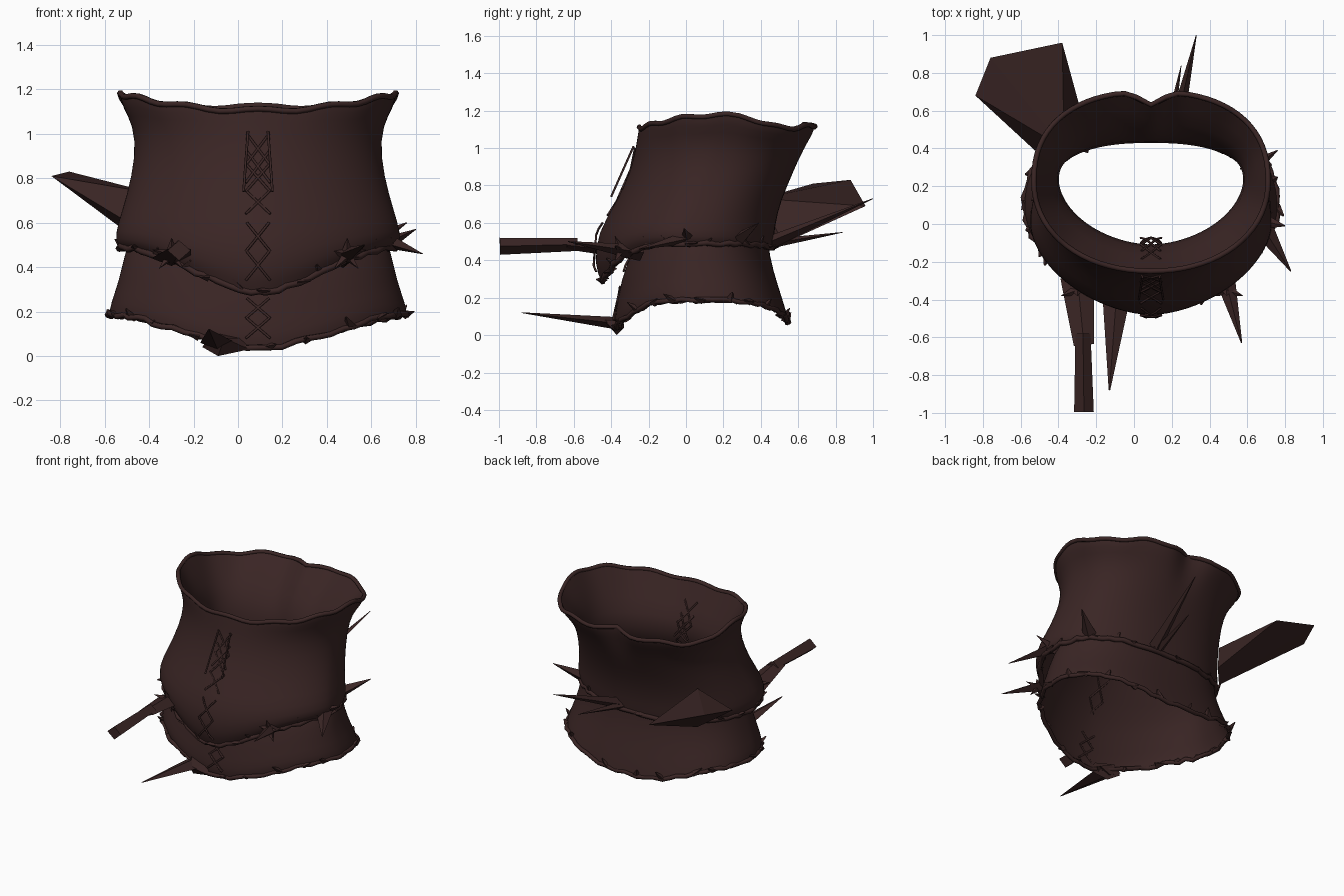
import bpy, bmesh, math, random
from mathutils import Vector

random.seed(4)
cube = bpy.data.objects.get("Cube")
if cube:
    bpy.data.objects.remove(cube, do_unlink=True)

CX, N = 0.09, 72


def make_material(name, rgb):
    m = bpy.data.materials.new(name)
    m.use_nodes = True
    m.diffuse_color = (*rgb, 1)
    m.node_tree.nodes["Principled BSDF"].inputs["Base Color"].default_value = (*rgb, 1)
    return m


leather = make_material("dark brown leather", (0.042, 0.0185, 0.0178))


def finish(name, bm, smooth):
    bmesh.ops.recalc_face_normals(bm, faces=bm.faces)
    mesh = bpy.data.meshes.new(name)
    bm.to_mesh(mesh)
    bm.free()
    mesh.materials.append(leather)
    for p in mesh.polygons:
        p.use_smooth = smooth
    ob = bpy.data.objects.new(name, mesh)
    bpy.context.collection.objects.link(ob)
    return ob


def ring(half, front, back, z_front, z_side, z_back, power, corner=1.15, mid=0.5, notch=0, wave=0, dip=0):
    """One closed loop round the body, with its own height at front, side and back.
    corner: front roundness, mid: where it is widest, notch and dip: shape of the back rim."""
    pts = []
    centre = front + mid * (back - front)
    for i in range(N):
        a = math.tau * i / N
        c, s = math.cos(a), math.sin(a)
        e = corner if s < 0 else 0.85
        x = CX + half * math.copysign(abs(c) ** e, c)
        reach = centre - front if s < 0 else back - centre
        y = centre + reach * math.copysign(abs(s) ** e, s)
        end = z_front if s < 0 else z_back
        z = z_side + (end - z_side) * abs(s) ** power
        z -= dip * math.exp(-((s - 0.55) / 0.35) ** 2)
        if s > 0:
            y -= notch * math.exp(-((x - CX) / 0.08) ** 2)
        pts.append(Vector((x, y, z + wave * math.cos(12 * a))))
    return pts


def loft(name, rings):
    bm = bmesh.new()
    rows = [[bm.verts.new(p) for p in r] for r in rings]
    for lo, hi in zip(rows, rows[1:]):
        for i in range(N):
            j = (i + 1) % N
            bm.faces.new((lo[i], lo[j], hi[j], hi[i]))
    ob = finish(name, bm, True)
    ob.modifiers.new("smooth", "SUBSURF").levels = 1


def tube(name, paths, radius, cyclic=False):
    cu = bpy.data.curves.new(name, "CURVE")
    cu.dimensions = "3D"
    cu.bevel_depth = radius
    cu.bevel_resolution = 1
    cu.use_fill_caps = True
    for path in paths:
        sp = cu.splines.new("POLY")
        sp.points.add(len(path) - 1)
        for p, co in zip(sp.points, path):
            p.co = (*co, 1)
        sp.use_cyclic_u = cyclic
    cu.materials.append(leather)
    ob = bpy.data.objects.new(name, cu)
    bpy.context.collection.objects.link(ob)


def hull(name, pts):
    bm = bmesh.new()
    vs = [bm.verts.new(p) for p in pts]
    res = bmesh.ops.convex_hull(bm, input=vs)
    loose = {v for v in res["geom_interior"] if isinstance(v, bmesh.types.BMVert)}
    bmesh.ops.delete(bm, geom=list(loose), context="VERTS")
    finish(name, bm, False)


def blade(name, base, tip, width, thick, end=0.05):
    """Flat tapering shard; end is the tip size relative to the base."""
    base, tip = Vector(base), Vector(tip)
    d = (tip - base).normalized()
    side = d.cross(Vector((0, 0, 1))).normalized()
    up = side.cross(d)
    pts = []
    for centre, k in ((base, 1), (tip, end)):
        for sx, sz in ((1, 0), (-1, 0), (0, 1), (0, -1)):
            pts.append(centre + side * sx * width * k / 2 + up * sz * thick * k / 2)
    hull(name, pts)


# Outer bodice
bodice_rings = [
    ring(0.62, -0.455, 0.465, 0.29, 0.49, 0.47, 4),
    ring(0.645, -0.49, 0.47, 0.37, 0.52, 0.51, 4),
    ring(0.63, -0.475, 0.475, 0.55, 0.60, 0.58, 3),
    ring(0.59, -0.37, 0.505, 0.71, 0.72, 0.72, 2, 1.1),
    ring(0.55, -0.29, 0.58, 0.89, 0.90, 0.88, 2, 1.05),
    ring(0.56, -0.265, 0.64, 1.02, 1.04, 1.00, 2, 1.0, notch=0.03, dip=0.02),
    ring(0.615, -0.255, 0.69, 1.085, 1.13, 1.09, 2, 0.95, notch=0.06, wave=0.006, dip=0.045),
    ring(0.62, -0.25, 0.70, 1.105, 1.18, 1.13, 2, 0.95, notch=0.07, wave=0.008, dip=0.055),
]
loft("outer_bodice", bodice_rings)
tube("top_rim", [bodice_rings[-1]], 0.014, True)

# Lower tier that carries on upward as the lining
lining_rings = [
    ring(0.67, -0.375, 0.55, 0.04, 0.185, 0.07, 4, 1.04),
    ring(0.665, -0.385, 0.535, 0.09, 0.23, 0.13, 4, 1.04),
    ring(0.625, -0.355, 0.49, 0.22, 0.34, 0.27, 3, 1.07),
    ring(0.60, -0.335, 0.445, 0.36, 0.46, 0.42, 3),
    ring(0.55, -0.20, 0.43, 0.60, 0.62, 0.60, 2, mid=0.58),
    ring(0.465, -0.07, 0.425, 0.79, 0.81, 0.79, 2, 1.1, mid=0.66),
    ring(0.52, -0.17, 0.52, 0.96, 1.00, 0.95, 2, 1.0, mid=0.55, notch=0.05, dip=0.02),
    ring(0.61, -0.24, 0.69, 1.10, 1.175, 1.125, 2, 0.95, notch=0.08, wave=0.008, dip=0.055),
]
loft("lower_tier_and_lining", lining_rings)


def rough(path, amount):
    return [p + Vector([random.uniform(-amount, amount) for _ in range(3)]) for p in path]


# Rolled, ragged hems
tube("waist_cord", [rough(bodice_rings[0], 0.008)], 0.016, True)
tube("bottom_hem", [rough(lining_rings[0], 0.009)], 0.014, True)


# Front lacing
def front_y(z, rows):
    k = 3 * N // 4
    for a, b in zip(rows, rows[1:]):
        if z <= b[k].z:
            t = max(0, (z - a[k].z) / (b[k].z - a[k].z))
            return a[k].y + (b[k].y - a[k].y) * t
    return rows[-1][k].y


def strand(x0, z0, x1, z1, rows, offset):
    path = []
    for i in range(5):
        t = i / 4
        z = z0 + (z1 - z0) * t
        path.append((x0 + (x1 - x0) * t, front_y(z, rows) + offset, z))
    return path


def crossed(pairs, rows, offset):
    return [strand(CX + s * 0.05, top, CX - s * 0.055, bottom, rows, offset)
            for top, bottom in pairs for s in (-1, 1)]


upper_pairs = [(1.00, 0.86), (0.92, 0.78), (0.86, 0.74), (0.74, 0.64), (0.60, 0.47), (0.47, 0.34)]
lower_pairs = [(0.26, 0.17), (0.17, 0.08)]
side_strands = [[(CX + s * 0.045, -0.28, 1.01), (CX + s * 0.065, -0.40, 0.74)] for s in (-1, 1)]
tube("front_laces", crossed(upper_pairs, bodice_rings, -0.004) + side_strands, 0.006)
tube("lower_laces", crossed(lower_pairs, lining_rings, -0.004), 0.006)
tube("inner_laces", crossed(upper_pairs + lower_pairs, lining_rings, 0.004), 0.006)

# Long shards
hull("rear_right_shard", [
    (-0.46, 0.33, 0.58), (-0.26, 0.52, 0.49), (-0.37, 0.40, 0.73), (-0.38, 0.96, 0.69),
    (-0.76, 0.88, 0.83), (-0.84, 0.68, 0.81), (-0.37, 0.40, 0.46)])
blade("rear_shard", (0.21, 0.46, 0.50), (0.33, 1.0, 0.73), 0.09, 0.07)
blade("rear_low_shard", (0.18, 0.46, 0.49), (0.25, 0.84, 0.55), 0.06, 0.05)
blade("front_right_shard", (-0.30, -0.28, 0.44), (-0.265, -0.64, 0.48), 0.18, 0.07, 0.6)
blade("front_right_shard_tip", (-0.27, -0.58, 0.485), (-0.265, -0.995, 0.475), 0.08, 0.07, 1.3)
blade("front_hem_shard", (-0.09, -0.34, 0.06), (-0.13, -0.88, 0.12), 0.16, 0.07)
blade("front_left_shard", (0.47, -0.24, 0.44), (0.57, -0.63, 0.50), 0.12, 0.09)
blade("left_shard", (0.67, 0.0, 0.52), (0.83, -0.25, 0.46), 0.12, 0.07)
blade("left_upper_shard", (0.66, 0.02, 0.50), (0.80, -0.01, 0.57), 0.10, 0.07)
blade("left_rear_shard", (0.60, 0.28, 0.51), (0.76, 0.39, 0.60), 0.10, 0.08)
hull("hem_fold", [
    (-0.16, -0.33, 0.04), (-0.09, -0.37, 0.0), (0.05, -0.39, 0.03),
    (-0.06, -0.44, 0.08), (-0.12, -0.34, 0.11), (0.02, -0.36, 0.08)])

# Star-like studs at the front of the waist
for label, cx, cy in (("right", -0.30, -0.33), ("left", 0.49, -0.33)):
    for k in range(5):
        a = math.tau * k / 5 + 0.3
        tip = (cx + 0.09 * math.cos(a), cy - 0.05, 0.455 + 0.075 * math.sin(a))
        blade(f"{label}_stud_point_{k + 1}", (cx, cy - 0.02, 0.455), tip, 0.06, 0.05)

# Ragged tufts along the waist and the hem
for name, loop, count in (("waist_tuft", bodice_rings[0], 26), ("hem_tuft", lining_rings[0], 22)):
    for k in range(count):
        p = loop[int(k * N / count)]
        out = (p - Vector((CX, 0.05, p.z))).normalized()
        along = Vector((-out.y, out.x, 0)) * random.uniform(-0.06, 0.06)
        tip = p + out * random.uniform(0.005, 0.03) + along + Vector((0, 0, random.uniform(0.0, 0.05)))
        blade(f"{name}_{k + 1}", p - out * 0.01, tip, 0.06, 0.04, 0.15)
